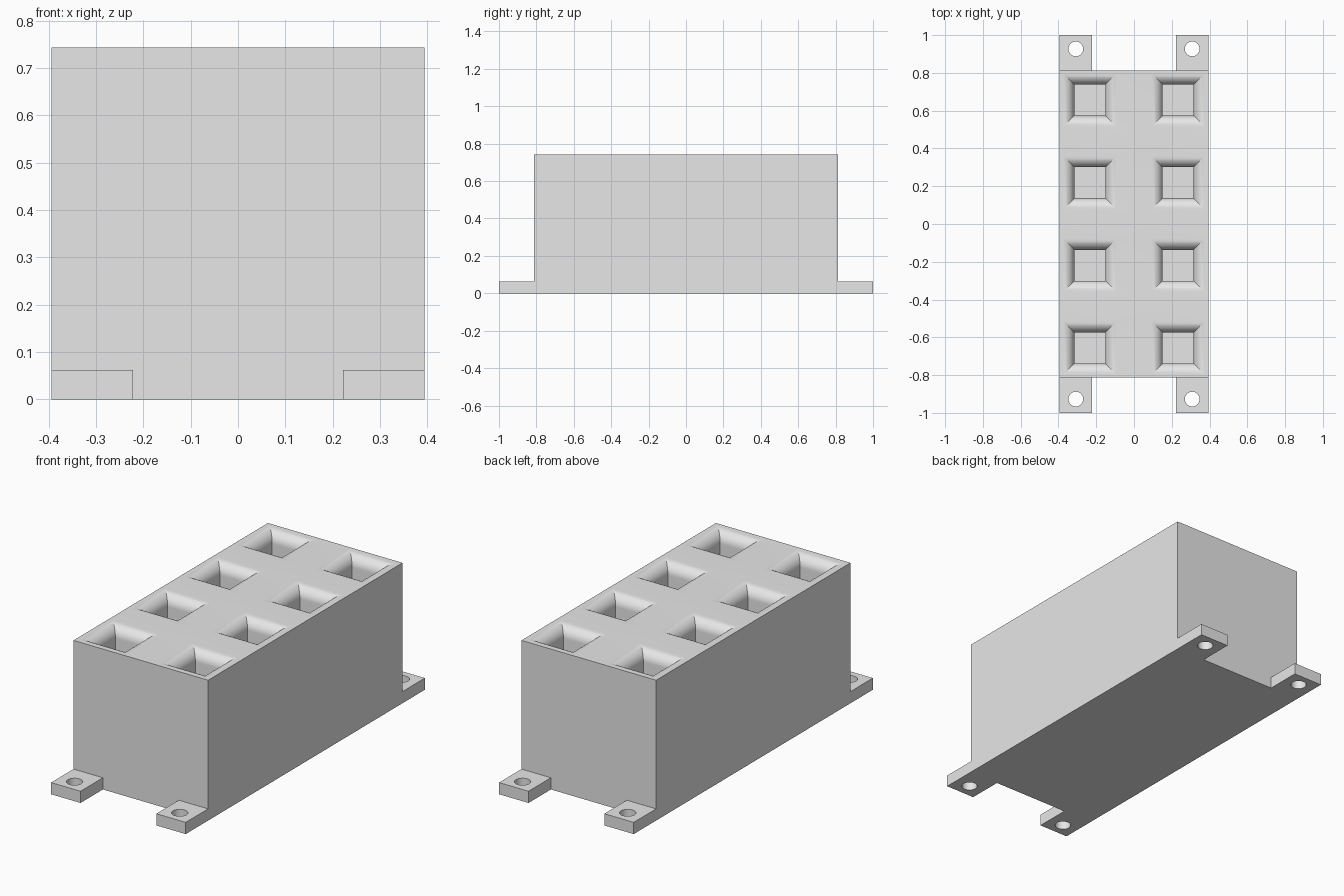
import bpy, bmesh, math

cube = bpy.data.objects.get("Cube")
if cube:
    bpy.data.objects.remove(cube, do_unlink=True)

HX, HY, TOP = 0.394, 0.813, 0.743      # block half width, half length, height
TAB, FLOOR = 0.062, 0.062              # tab thickness, pocket floor height
HALF, R, STEPS = 0.082, 0.06, 12       # pocket half size, rim radius, rim steps
PX = (-0.234, 0.234)
PY = [0.437 * (i - 1.5) for i in range(4)]

grey = bpy.data.materials.new("light_grey")
grey.use_nodes = True
grey.diffuse_color = (0.8, 0.8, 0.8, 1)
grey.node_tree.nodes["Principled BSDF"].inputs["Base Color"].default_value = (0.8, 0.8, 0.8, 1)


def finish(obj):
    """Weld, orient, colour and shade a mesh object."""
    bm = bmesh.new()
    bm.from_mesh(obj.data)
    bmesh.ops.remove_doubles(bm, verts=bm.verts, dist=1e-5)
    bmesh.ops.recalc_face_normals(bm, faces=bm.faces)
    bm.to_mesh(obj.data)
    bm.free()
    obj.data.materials.clear()
    obj.data.materials.append(grey)
    bpy.ops.object.select_all(action='DESELECT')
    obj.select_set(True)
    bpy.context.view_layer.objects.active = obj
    bpy.ops.object.shade_smooth_by_angle(angle=math.radians(20))


def square(bm, x, y, half, z):
    return [bm.verts.new((x + sx * half, y + sy * half, z))
            for sx, sy in ((-1, -1), (1, -1), (1, 1), (-1, 1))]


# Block: top is a grid of faces with a gap for each pocket
bm = bmesh.new()
rim = HALF + R
xs = sorted([-HX, HX] + [p + s * rim for p in PX for s in (-1, 1)])
ys = sorted([-HY, HY] + [p + s * rim for p in PY for s in (-1, 1)])
grid = [[bm.verts.new((x, y, TOP)) for y in ys] for x in xs]
for i in range(len(xs) - 1):
    for j in range(len(ys) - 1):
        if not (i % 2 and j % 2):
            bm.faces.new((grid[i][j], grid[i + 1][j], grid[i + 1][j + 1], grid[i][j + 1]))

# Outer walls and underside
outline = ([c[0] for c in grid] + grid[-1][1:] +
           [c[-1] for c in grid[-2::-1]] + grid[0][-2:0:-1])
base = [bm.verts.new((v.co.x, v.co.y, 0)) for v in outline]
for i in range(len(base)):
    k = (i + 1) % len(base)
    bm.faces.new((outline[i], base[i], base[k], outline[k]))
bm.faces.new(base)

# Pockets: rounded, mitred rims running down to square wells
for x in PX:
    for y in PY:
        angles = [math.pi / 2 * s / STEPS for s in range(STEPS + 1)]
        profile = [(rim - R * math.sin(a), TOP - R * (1 - math.cos(a))) for a in angles]
        loops = [square(bm, x, y, h, z) for h, z in profile + [(HALF, FLOOR)]]
        for a, b in zip(loops, loops[1:]):
            for i in range(4):
                k = (i + 1) % 4
                bm.faces.new((a[i], a[k], b[k], b[i]))
        bm.faces.new(loops[-1])

mesh = bpy.data.meshes.new("holder_block")
bm.to_mesh(mesh)
bm.free()
block = bpy.data.objects.new("holder_block", mesh)
bpy.context.collection.objects.link(block)
finish(block)


# Mounting tabs: flat outlines with a screw hole, extruded
def add_outline(curve, points):
    spline = curve.splines.new('POLY')
    spline.points.add(len(points) - 1)
    for p, (x, y) in zip(spline.points, points):
        p.co = (x, y, 0, 1)
    spline.use_cyclic_u = True


for sx, side in ((1, "left"), (-1, "right")):
    for sy, end in ((-1, "front"), (1, "back")):
        curve = bpy.data.curves.new("tab_outline", 'CURVE')
        curve.dimensions = '2D'
        curve.fill_mode = 'BOTH'
        curve.extrude = TAB / 2
        corners = ((0.222, HY), (HX, HY), (HX, 1), (0.222, 1))
        add_outline(curve, [(sx * x, sy * y) for x, y in corners])
        turns = [math.tau * i / 32 for i in range(32)]
        add_outline(curve, [(sx * 0.308 + 0.039 * math.cos(t),
                             sy * 0.927 + 0.039 * math.sin(t)) for t in turns])
        tab = bpy.data.objects.new(f"{end}_{side}_tab", curve)
        tab.location.z = TAB / 2
        bpy.context.collection.objects.link(tab)
        bpy.ops.object.select_all(action='DESELECT')
        tab.select_set(True)
        bpy.context.view_layer.objects.active = tab
        bpy.ops.object.convert(target='MESH')
        finish(bpy.context.view_layer.objects.active)
